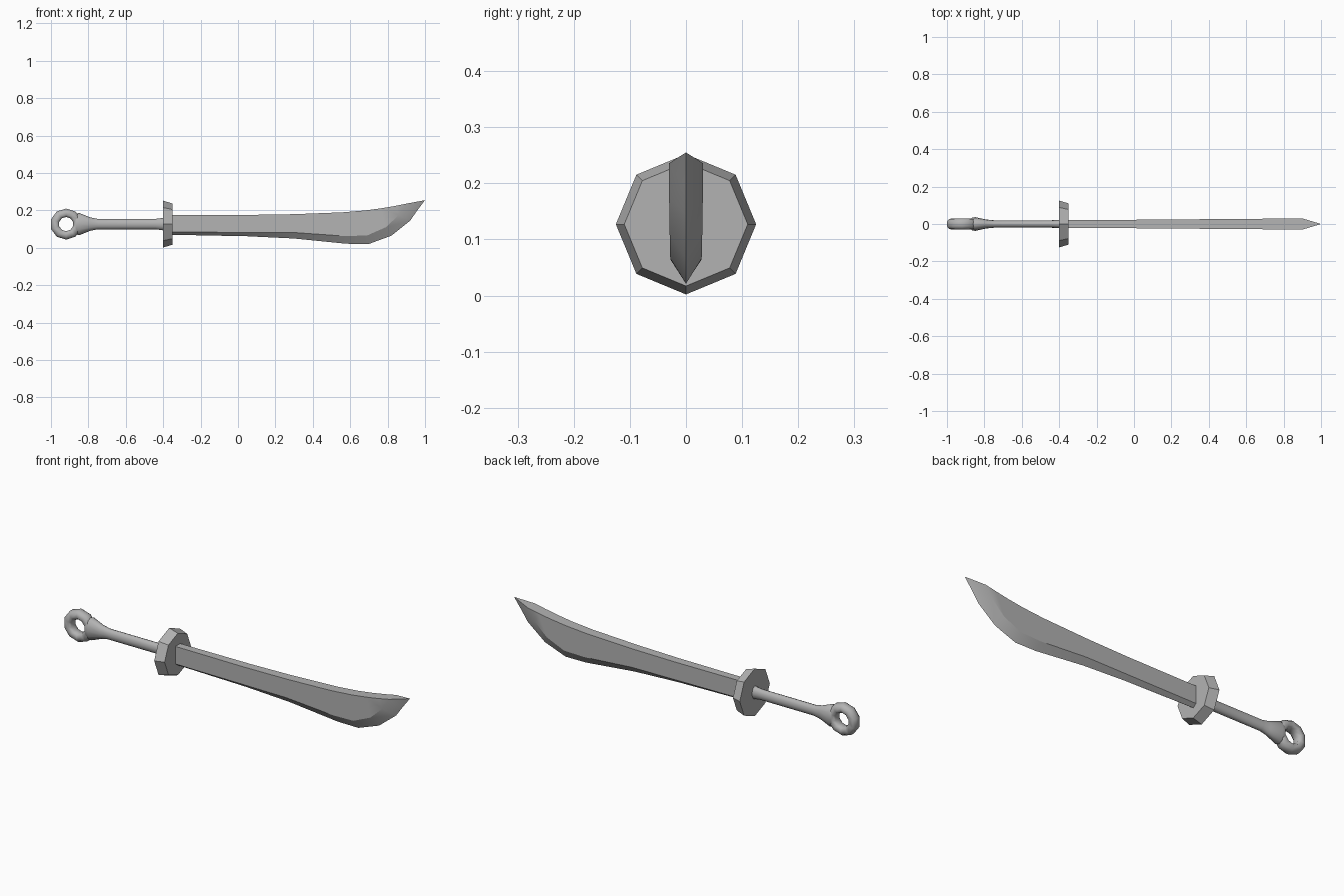
import bpy, bmesh, math

cube = bpy.data.objects.get("Cube")
if cube:
    bpy.data.objects.remove(cube)

steel = bpy.data.materials.new("grey steel")
steel.use_nodes = True
GREY = (0.45, 0.45, 0.45, 1)
steel.diffuse_color = GREY
steel.node_tree.nodes["Principled BSDF"].inputs["Base Color"].default_value = GREY

MID = 0.127  # height of the sword axis


def skin(name, loops, closed=False, angle=30):
    """Join a row of equal loops with quads; cap the ends or close the row."""
    bm = bmesh.new()
    rows = [[bm.verts.new(p) for p in loop] for loop in loops]
    n = len(rows[0])
    pairs = list(zip(rows, rows[1:]))
    if closed:
        pairs.append((rows[-1], rows[0]))
    else:
        bm.faces.new(rows[0])
        bm.faces.new(rows[-1])
    for a, b in pairs:
        for i in range(n):
            j = (i + 1) % n
            bm.faces.new((a[i], a[j], b[j], b[i]))
    bmesh.ops.remove_doubles(bm, verts=bm.verts, dist=0.0005)
    bmesh.ops.recalc_face_normals(bm, faces=bm.faces)
    mesh = bpy.data.meshes.new(name)
    bm.to_mesh(mesh)
    bm.free()
    mesh.materials.append(steel)
    obj = bpy.data.objects.new(name, mesh)
    bpy.context.collection.objects.link(obj)
    bpy.ops.object.select_all(action="DESELECT")
    obj.select_set(True)
    bpy.context.view_layer.objects.active = obj
    bpy.ops.object.shade_smooth_by_angle(angle=math.radians(angle))
    return obj


def oval(x, ry, rz, sides=8):
    """Loop around the sword axis."""
    turn = [i * math.tau / sides for i in range(sides)]
    return [(x, ry * math.cos(a), MID + rz * math.sin(a)) for a in turn]


# Blade: each station holds edge, bevel and spine as (x, z), then half thickness
stations = [
    ((-0.36, 0.070), (-0.36, 0.084), (-0.36, 0.176), 0.020),
    ((0.05, 0.062), (0.05, 0.083), (0.05, 0.176), 0.023),
    ((0.30, 0.050), (0.30, 0.082), (0.30, 0.180), 0.025),
    ((0.58, 0.022), (0.57, 0.063), (0.56, 0.190), 0.027),
    ((0.70, 0.021), (0.69, 0.066), (0.68, 0.200), 0.028),
    ((0.82, 0.065), (0.79, 0.110), (0.77, 0.212), 0.029),
    ((0.92, 0.145), (0.86, 0.175), (0.84, 0.224), 0.030),
    ((0.955, 0.195), (0.895, 0.231), (0.90, 0.236), 0.030),
    ((1.00, 0.255), (1.00, 0.255), (1.00, 0.255), 0.0),
]
blade = []
for edge, bevel, spine, t in stations:
    blade.append([
        (edge[0], 0, edge[1]),
        (bevel[0], t, bevel[1]), (spine[0], t, spine[1]),
        (spine[0], -t, spine[1]), (bevel[0], -t, bevel[1]),
    ])
# The last loop is a single point, so its cap vanishes when merged
skin("blade", blade, angle=25)

# Guard: tapered octagonal disc
skin("guard", [oval(-0.40, 0.125, 0.125), oval(-0.35, 0.110, 0.110)], angle=20)

# Grip: oval rod flaring into the pommel
grip_profile = [(-0.868, 0.033, 0.052), (-0.85, 0.037, 0.060),
                (-0.79, 0.024, 0.036), (-0.75, 0.020, 0.028),
                (-0.44, 0.020, 0.028), (-0.395, 0.023, 0.034)]
skin("grip", [oval(*p, sides=12) for p in grip_profile], angle=60)

# Pommel ring: octagonal ring with a rounded section
section = [(0.038, 0.016), (0.050, 0.030), (0.072, 0.027), (0.083, 0.012)]
section += [(r, -y) for r, y in reversed(section)]
ring = []
for i in range(10):
    a = (i + 0.5) * math.tau / 10
    ring.append([(-0.919 + r * 1.025 * math.cos(a), y, MID + r * math.sin(a))
                 for r, y in section])
skin("pommel_ring", ring, closed=True, angle=60)
